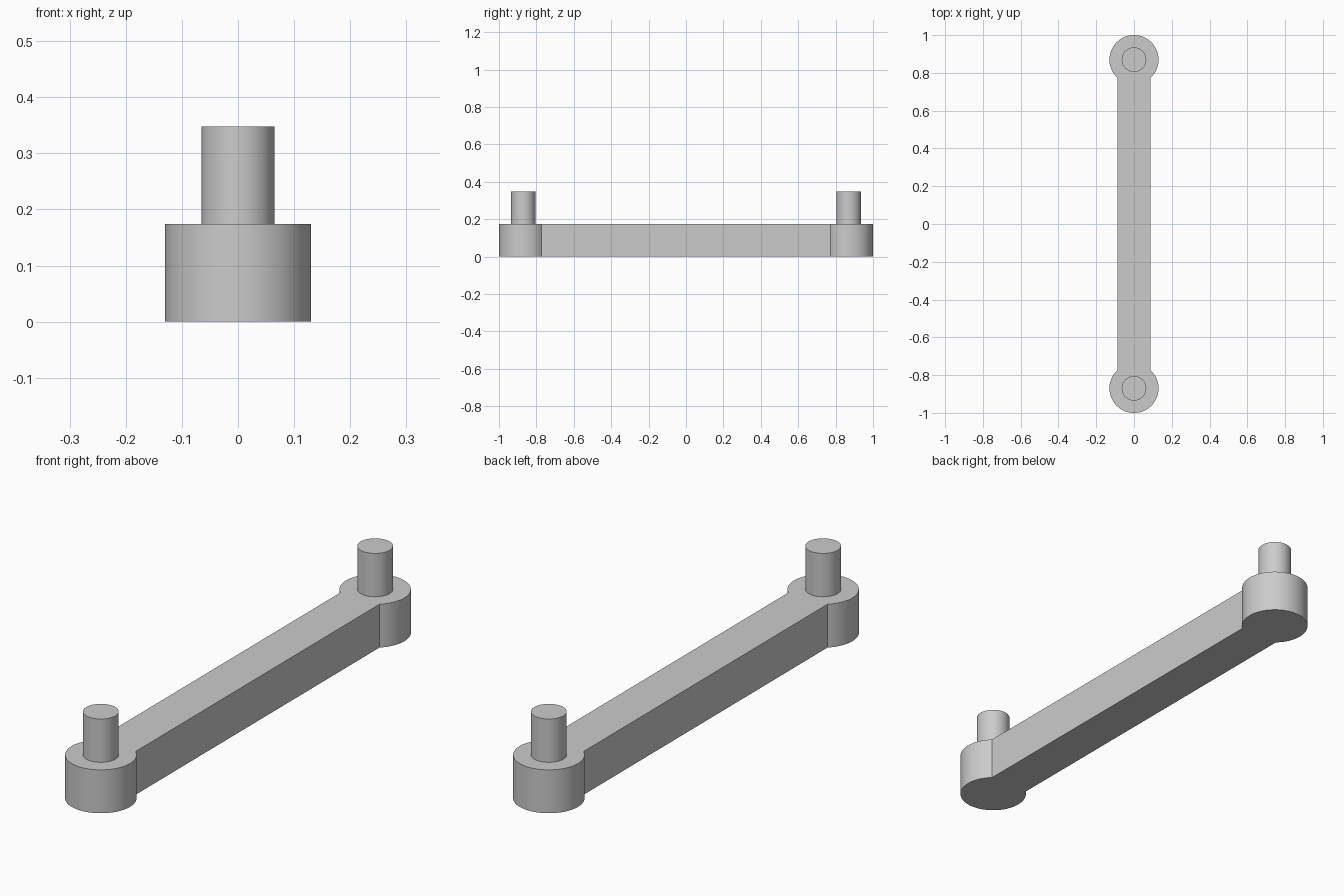
import bpy, bmesh, math

cube = bpy.data.objects.get("Cube")
if cube:
    bpy.data.objects.remove(cube, do_unlink=True)

EYE_Y, EYE_R = 0.87, 0.13
BAR_HALF, THICK = 0.087, 0.174
PIN_R, PIN_TOP = 0.065, 0.348
STEPS = 64

grey = bpy.data.materials.new("plain grey")
grey.use_nodes = True
colour = (0.6, 0.6, 0.6, 1)
grey.diffuse_color = colour
grey.node_tree.nodes["Principled BSDF"].inputs["Base Color"].default_value = colour


def extrude_outline(name, outline, bottom, top):
    """Solid prism from a flat outline, smooth on its round sides."""
    bm = bmesh.new()
    face = bm.faces.new([bm.verts.new((x, y, bottom)) for x, y in outline])
    side = bmesh.ops.extrude_face_region(bm, geom=[face])["geom"]
    bmesh.ops.translate(bm, vec=(0, 0, top - bottom),
                        verts=[g for g in side if isinstance(g, bmesh.types.BMVert)])
    bmesh.ops.recalc_face_normals(bm, faces=bm.faces)
    mesh = bpy.data.meshes.new(name)
    bm.to_mesh(mesh)
    bm.free()
    obj = bpy.data.objects.new(name, mesh)
    bpy.context.collection.objects.link(obj)
    mesh.materials.append(grey)
    bpy.ops.object.select_all(action="DESELECT")
    obj.select_set(True)
    bpy.context.view_layer.objects.active = obj
    bpy.ops.object.shade_smooth_by_angle(angle=math.radians(30))
    return obj


def arc(y, radius, start, end):
    angles = [start + (end - start) * i / STEPS for i in range(STEPS + 1)]
    return [(radius * math.cos(a), y + radius * math.sin(a)) for a in angles]


# Link arm: straight bar flowing into a round eye at each end
neck = math.acos(BAR_HALF / EYE_R)
back_eye = arc(EYE_Y, EYE_R, -neck, math.pi + neck)
front_eye = [(-x, -y) for x, y in back_eye]
extrude_outline("link_arm", back_eye + front_eye, 0, THICK)

# Pins standing on the eyes
for name, y in (("front_pin", -EYE_Y), ("back_pin", EYE_Y)):
    circle = arc(y, PIN_R, 0, 2 * math.pi)[:-1]
    extrude_outline(name, circle, THICK, PIN_TOP)
